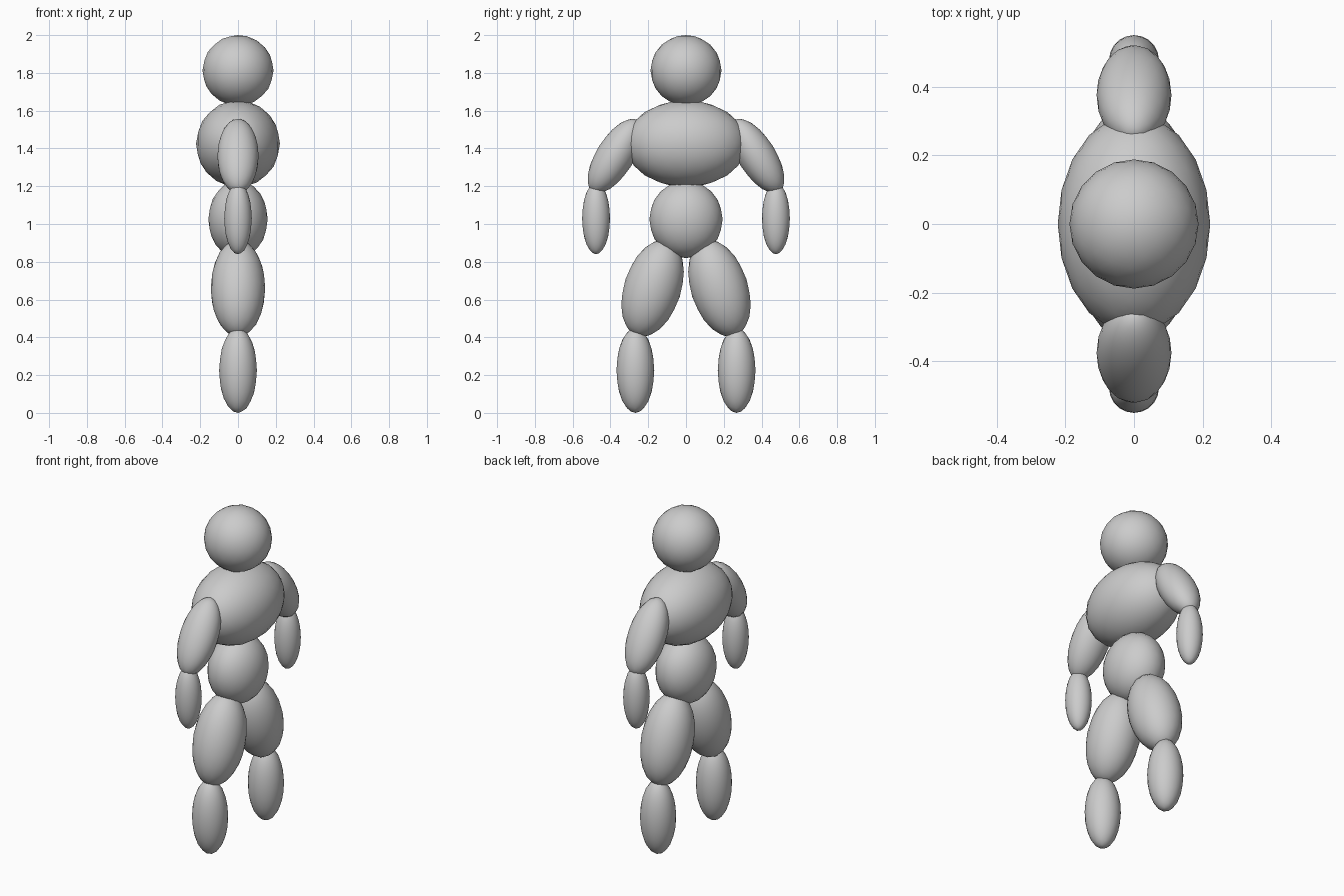
import bpy
from math import radians

if "Cube" in bpy.data.objects:
    bpy.data.objects.remove(bpy.data.objects["Cube"])


def ball(name, centre, radii, tilt=0):
    """Smooth low-poly ellipsoid, tilted about the x axis."""
    bpy.ops.mesh.primitive_ico_sphere_add(subdivisions=3, radius=1, location=centre,
                                          rotation=(radians(tilt), 0, 0))
    ob = bpy.context.object
    ob.name = name
    ob.scale = radii
    bpy.ops.object.shade_smooth()
    return ob


# Head and body
ball("head", (0, 0, 1.813), (0.188, 0.188, 0.187))
ball("chest", (0, 0, 1.425), (0.222, 0.32, 0.23))
ball("belly", (0, 0, 1.025), (0.157, 0.194, 0.205))

# Limbs: name, y, z, radii, outward tilt
limbs = [
    ("upper_arm", 0.375, 1.36, (0.109, 0.10, 0.225), 32),
    ("forearm", 0.476, 1.03, (0.073, 0.074, 0.19), 0),
    ("thigh", 0.177, 0.66, (0.144, 0.151, 0.267), 18),
    ("shin", 0.268, 0.225, (0.10, 0.10, 0.225), 0),
]
for name, y, z, radii, tilt in limbs:
    for side, s in (("left", 1), ("right", -1)):
        ball(f"{side}_{name}", (0, s * y, z), radii, s * tilt)
